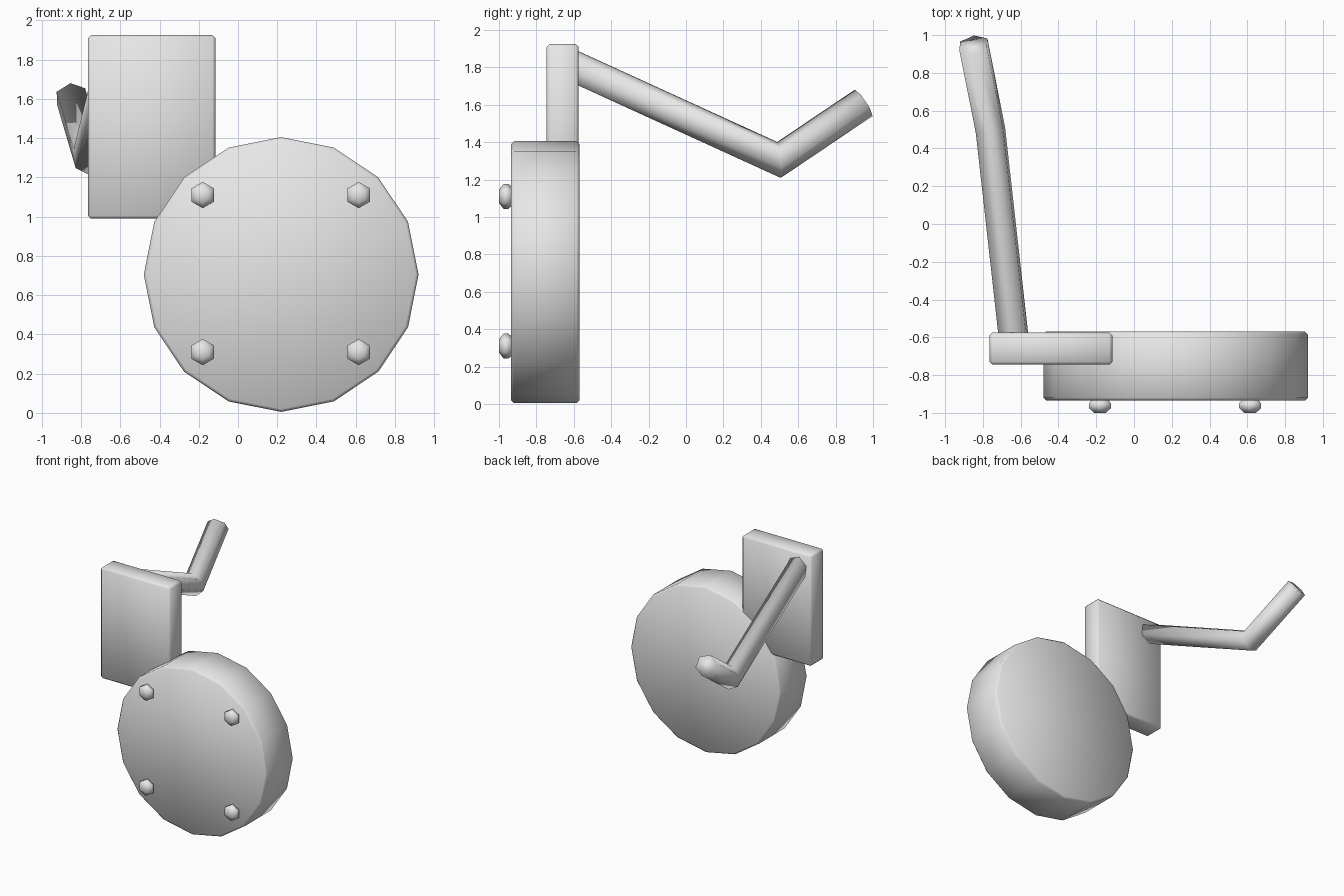
import bpy, bmesh, math
from mathutils import Vector, Matrix

cube = bpy.data.objects.get("Cube")
if cube:
    bpy.data.objects.remove(cube, do_unlink=True)

grey = bpy.data.materials.new("plain grey")
grey.use_nodes = True
grey.diffuse_color = (0.8, 0.8, 0.8, 1)
grey.node_tree.nodes["Principled BSDF"].inputs["Base Color"].default_value = grey.diffuse_color


def finish(name, bm):
    """Turn a bmesh into a smooth shaded grey object."""
    bmesh.ops.recalc_face_normals(bm, faces=bm.faces)
    mesh = bpy.data.meshes.new(name)
    bm.to_mesh(mesh)
    bm.free()
    mesh.materials.append(grey)
    for p in mesh.polygons:
        p.use_smooth = True
    obj = bpy.data.objects.new(name, mesh)
    bpy.context.collection.objects.link(obj)
    return obj


def skin(bm, rings):
    """Bridge rings of points and cap both ends."""
    loops = [[bm.verts.new(p) for p in ring] for ring in rings]
    n = len(loops[0])
    for a, b in zip(loops, loops[1:]):
        for i in range(n):
            j = (i + 1) % n
            bm.faces.new((a[i], a[j], b[j], b[i]))
    bm.faces.new(loops[0])
    bm.faces.new(loops[-1])


def turned(name, x, z, sides, profile):
    """Polygonal solid along y from (y, radius) pairs, one corner pointing up."""
    bm = bmesh.new()
    turn = [math.pi / 2 + math.tau * i / sides for i in range(sides)]
    skin(bm, [[(x + r * math.cos(a), y, z + r * math.sin(a)) for a in turn]
              for y, r in profile])
    return finish(name, bm)


# Round housing with softened rims
turned("round_housing", 0.22, 0.705, 16,
       [(-0.935, 0.685), (-0.92, 0.70), (-0.585, 0.70), (-0.57, 0.685)])

# Four rounded hexagonal bolts
for side, x in (("right", -0.18), ("left", 0.615)):
    for level, z in (("lower", 0.31), ("upper", 1.11)):
        turned(f"bolt_{level}_{side}", x, z, 6,
               [(-0.925, 0.045), (-0.95, 0.067), (-0.975, 0.067), (-1.0, 0.035)])

# Mounting block
bm = bmesh.new()
bmesh.ops.create_cube(bm, size=1, matrix=Matrix.Translation((-0.44, -0.66, 1.457))
                      @ Matrix.Diagonal((0.65, 0.17, 0.935, 1)))
bmesh.ops.bevel(bm, geom=bm.edges[:], offset=0.015, segments=1, affect='EDGES')
finish("mounting_block", bm)

# Bent hexagonal handle with a mitred elbow
start, elbow, end = (Vector(p) for p in
                     ((-0.635, -0.62, 1.815), (-0.76, 0.497, 1.305), (-0.85, 0.95, 1.61)))
d1, d2 = (elbow - start).normalized(), (end - elbow).normalized()
side = d1.cross(Vector((0, 0, 1))).normalized()
up = side.cross(d1)


def slide(points, direction, origin, normal):
    """Move points along a direction onto a plane."""
    return [p + direction * ((origin - p).dot(normal) / direction.dot(normal)) for p in points]


angles = [math.radians(38 + 60 * i) for i in range(6)]
first = [start + 0.085 * (side * math.cos(a) + up * math.sin(a)) for a in angles]
middle = slide(first, d1, elbow, (d1 + d2).normalized())
last = slide(middle, d2, end, d2)
bm = bmesh.new()
skin(bm, [first, middle, last])
finish("bent_handle", bm)
